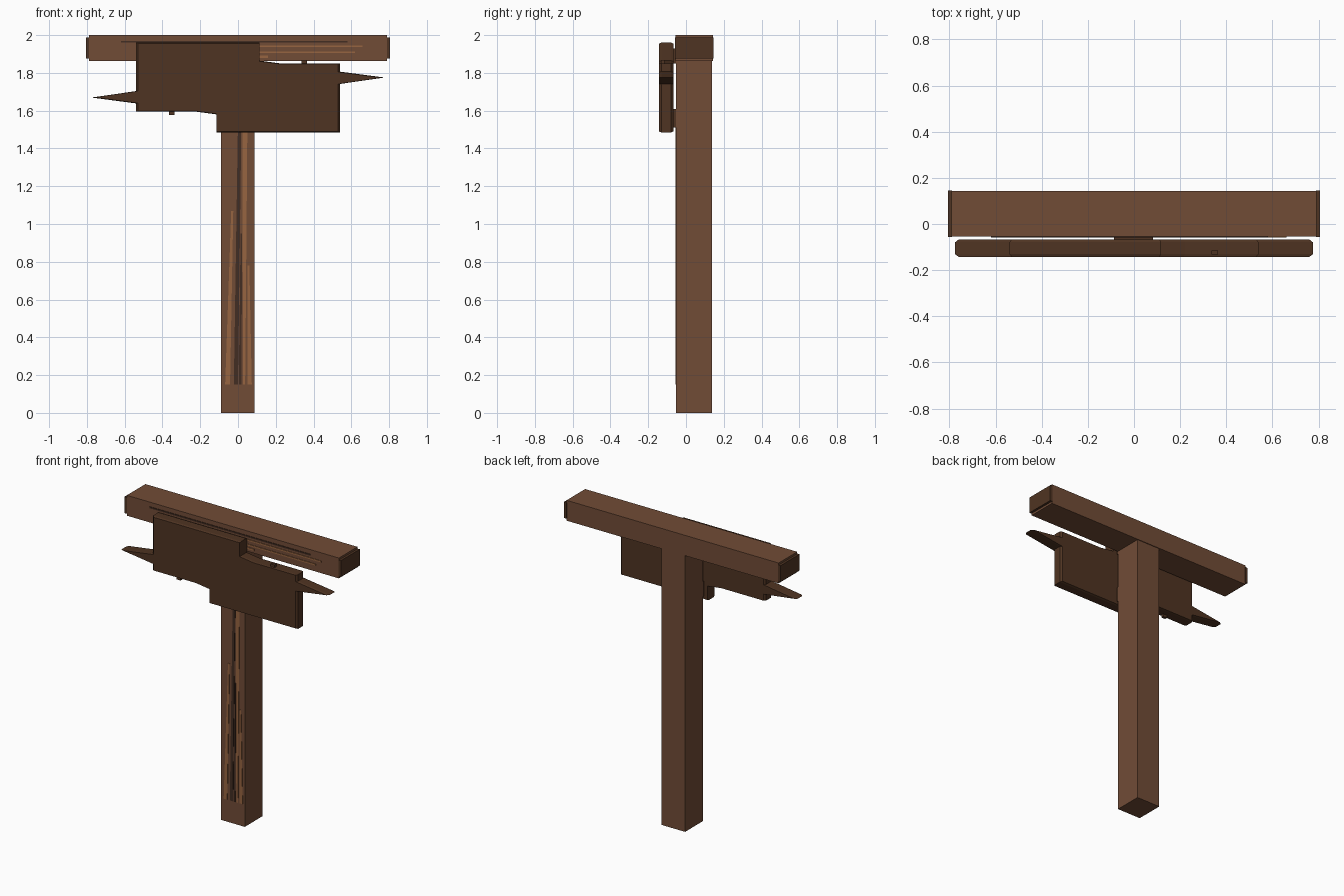
import bpy, bmesh

if "Cube" in bpy.data.objects:
    bpy.data.objects.remove(bpy.data.objects["Cube"])

def mat(name, rgb):
    m = bpy.data.materials.new(name)
    m.diffuse_color = (*rgb, 1)
    m.use_nodes = True
    m.node_tree.nodes["Principled BSDF"].inputs["Base Color"].default_value = m.diffuse_color
    return m

WOOD = mat("brown wood", (0.165, 0.072, 0.037))
DARK = mat("dark wood", (0.078, 0.034, 0.016))
LIGHT = mat("light grain", (0.31, 0.13, 0.052))
SHADE = mat("dark grain", (0.055, 0.026, 0.016))

def finish(name, bm, m):
    bmesh.ops.recalc_face_normals(bm, faces=bm.faces)
    me = bpy.data.meshes.new(name)
    bm.to_mesh(me)
    bm.free()
    me.materials.append(m)
    ob = bpy.data.objects.new(name, me)
    bpy.context.collection.objects.link(ob)
    return ob

def loft(name, rings, m):
    """Join equal-length rings of points and cap both ends."""
    bm = bmesh.new()
    vs = [[bm.verts.new(p) for p in r] for r in rings]
    n = len(vs[0])
    for a, b in zip(vs, vs[1:]):
        for i in range(n):
            j = (i + 1) % n
            bm.faces.new((a[i], a[j], b[j], b[i]))
    bm.faces.new(vs[0])
    bm.faces.new(vs[-1][::-1])
    return finish(name, bm, m)

def plate(name, outline, y0, y1, m):
    return loft(name, [[(x, y, z) for x, z in outline] for y in (y0, y1)], m)

def box(name, x0, x1, y0, y1, z0, z1, m):
    return plate(name, [(x0, z0), (x1, z0), (x1, z1), (x0, z1)], y0, y1, m)

# post, crossbeam and its end grain caps
box("post", -0.09, 0.087, -0.052, 0.138, 0, 1.87, WOOD)
box("crossbeam", -0.79, 0.79, -0.055, 0.143, 1.863, 2.0, WOOD)
for s, side in ((-1, "left"), (1, "right")):
    xs = sorted((s * 0.788, s * 0.806))
    box(side + "_end_cap", *xs, -0.057, 0.145, 1.877, 1.987, DARK)

# sign board: half outline, repeated by a half turn; rims chamfered
CZ = 1.7225
half = [(-0.54, 0.2375), (0.115, 0.2375), (0.115, 0.142), (0.22, 0.128),
        (0.54, 0.128), (0.54, 0.084), (0.775, 0.053), (0.54, 0.019)]
outline = half + [(-x, -z) for x, z in half[1:]]
outline = [p for i, p in enumerate(outline) if p not in outline[:i]]
# drop the duplicated start corner given by the half turn
outline = half[1:] + [(0.54, -0.2375)] + [(-x, -z) for x, z in half[1:]] + [(-0.54, 0.2375)]
def ring(y, k):
    return [(x * k, y, CZ + z * k) for x, z in outline]
loft("sign_board", [ring(-0.143, 0.98), ring(-0.131, 1), ring(-0.079, 1),
                    ring(-0.067, 0.98)], DARK)

# small pegs on the sign edges
for s, side in ((-1, "lower"), (1, "upper")):
    zs = sorted((CZ + s * 0.12, CZ + s * 0.146))
    box(side + "_peg", s * 0.35 - 0.015, s * 0.35 + 0.015, -0.132, -0.114, *zs, DARK)

# brackets between sign and post
box("lower_bracket", -0.087, 0.083, -0.07, -0.05, 1.51, 1.61, DARK)
box("upper_bracket", -0.087, 0.083, -0.07, -0.05, 1.85, 1.93, DARK)

# grain strips on the post: bottom x range, top x range, top height
for i, (a, b, c, d, top, m) in enumerate([
        (-0.068, -0.042, -0.036, -0.025, 1.07, LIGHT),
        (-0.022, 0.0, 0.0, 0.018, 1.55, SHADE),
        (0.004, 0.018, 0.014, 0.022, 0.95, SHADE),
        (0.026, 0.038, 0.024, 0.05, 1.55, LIGHT),
        (0.05, 0.073, 0.049, 0.06, 0.78, LIGHT)]):
    plate(f"post_grain_{i}", [(a, 0.15), (b, 0.15), (d, top), (c, top)],
          -0.0555, -0.05, m)

# grain strips on the beam: x range, height, thickness
for i, (x0, x1, z, t, m) in enumerate([
        (-0.62, 0.58, 1.965, 0.010, SHADE), (-0.5, 0.66, 1.941, 0.010, LIGHT),
        (-0.5, 0.62, 1.909, 0.010, LIGHT), (-0.4, 0.16, 1.886, 0.012, LIGHT)]):
    box(f"beam_grain_{i}", x0, x1, -0.0585, -0.053, z - t / 2, z + t / 2, m)
